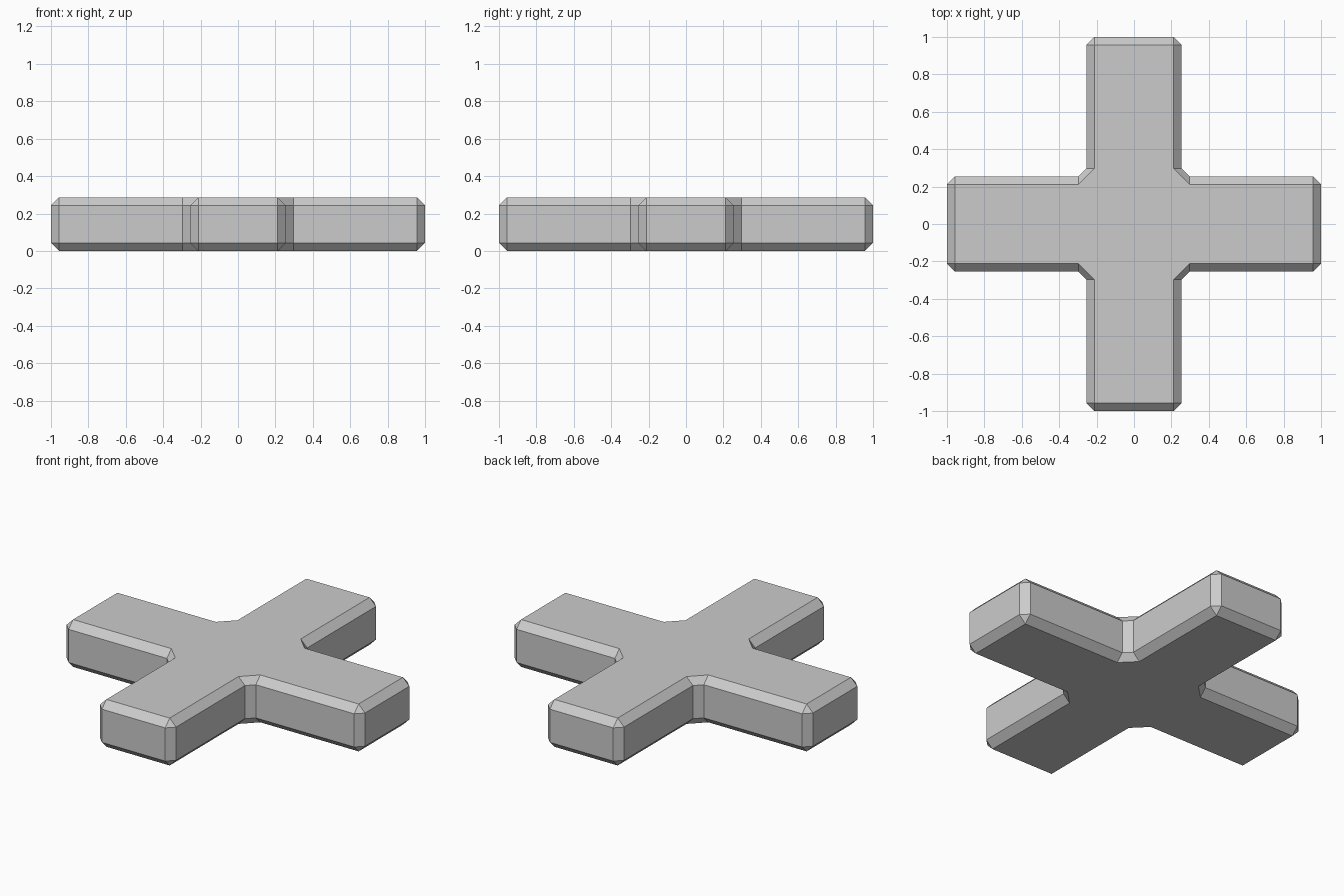
import bpy, bmesh
from mathutils import Matrix
from math import pi

if "Cube" in bpy.data.objects:
    bpy.data.objects.remove(bpy.data.objects["Cube"])

W, B, H = 0.255, 0.043, 0.287   # arm half width, bevel size, thickness

# One quarter of the outline: arm end corner, inner corner, next arm corner
SIDE = [(1, W - B), (1 - B, W), (W + B, W), (W, W + B)]
FLAT = [(1 - B, W - B), (1 - B, W - B), (W + B, W - B), (W - B, W + B)]


def ring(bm, quarter, z):
    """Full cross outline, made of four turned quarters."""
    def mirrored(p):
        return p[1], p[0]
    pts = quarter + [mirrored(quarter[1]), mirrored(quarter[0])]
    verts = []
    for i in range(4):
        turn = Matrix.Rotation(i * pi / 2, 3, 'Z')
        for x, y in pts:
            v = bm.verts.new((x, y, z))
            v.co = turn @ v.co
            verts.append(v)
    return verts


bm = bmesh.new()
rings = [ring(bm, FLAT, 0), ring(bm, SIDE, B),
         ring(bm, SIDE, H - B), ring(bm, FLAT, H)]
n = len(rings[0])

# Walls and bevels between the rings, then the flat top and bottom
for lo, hi in zip(rings, rings[1:]):
    for i in range(n):
        j = (i + 1) % n
        bm.faces.new((lo[i], lo[j], hi[j], hi[i]))
bm.faces.new(rings[0][::-1])
bm.faces.new(rings[-1])

# Collapse doubled corners and repeated arm ends
bmesh.ops.remove_doubles(bm, verts=bm.verts, dist=1e-4)
bmesh.ops.recalc_face_normals(bm, faces=bm.faces)

mesh = bpy.data.meshes.new("cross_plate")
bm.to_mesh(mesh)
bm.free()
bpy.context.collection.objects.link(bpy.data.objects.new("cross_plate", mesh))
